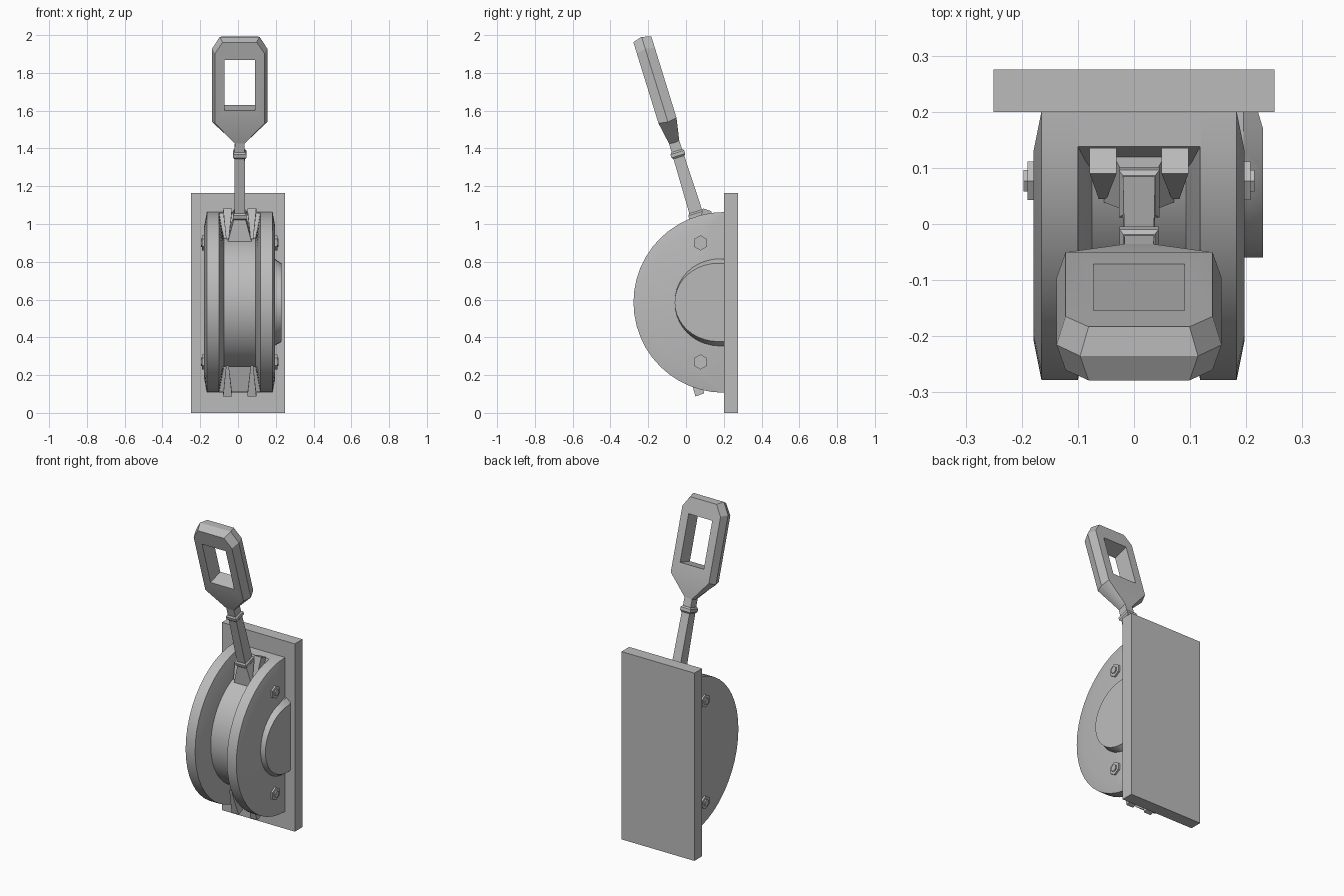
import bpy, bmesh
from math import sin, cos, asin, pi, radians

old = bpy.data.objects.get("Cube")
if old:
    bpy.data.objects.remove(old, do_unlink=True)

CX, CY, CZ = 0.009, 0.2, 0.585       # wheel centre, on the plate's front face
R, TILT = 0.478, radians(17.2)

grey = bpy.data.materials.new("plain grey")
grey.use_nodes = True
GREY = (0.5, 0.5, 0.5, 1)
grey.diffuse_color = GREY
grey.node_tree.nodes["Principled BSDF"].inputs["Base Color"].default_value = GREY


def finish(name, bm):
    """Turn a bmesh into a named object with sharp edges kept."""
    bmesh.ops.recalc_face_normals(bm, faces=bm.faces)
    mesh = bpy.data.meshes.new(name)
    bm.to_mesh(mesh)
    bm.free()
    mesh.materials.append(grey)
    ob = bpy.data.objects.new(name, mesh)
    bpy.context.scene.collection.objects.link(ob)
    bpy.ops.object.select_all(action="DESELECT")
    ob.select_set(True)
    bpy.context.view_layer.objects.active = ob
    bpy.ops.object.shade_smooth_by_angle(angle=radians(30))
    return ob


def loft(name, loops):
    """Join closed loops of equal length and cap both ends."""
    bm = bmesh.new()
    rings = [[bm.verts.new(p) for p in loop] for loop in loops]
    for a, b in zip(rings, rings[1:]):
        for i in range(len(a)):
            j = (i + 1) % len(a)
            bm.faces.new((a[i], a[j], b[j], b[i]))
    bm.faces.new(rings[0])
    bm.faces.new(rings[-1])
    return finish(name, bm)


def hull(name, points):
    bm = bmesh.new()
    verts = [bm.verts.new(p) for p in points]
    bmesh.ops.convex_hull(bm, input=verts)
    return finish(name, bm)


def half_disc(x, inset, n=24):
    """Half disc outline, drawn in from its arc and its straight back."""
    r = R - inset
    start = asin(inset / r)
    angles = [start + (pi - 2 * start) * i / n for i in range(n + 1)]
    return [(CX + x, CY - r * sin(a), CZ + r * cos(a)) for a in angles]


def along(x, t, d):
    """Point on the tilted lever: sideways, outwards, towards the back."""
    return (CX + x, CY - t * sin(TILT) + d * cos(TILT),
            CZ + t * cos(TILT) + d * sin(TILT))


def bar(name, sections):
    """Rectangular bar along the lever from (distance, half width, half depth)."""
    loft(name, [[along(sx * w, t, sy * d)
                 for sx, sy in ((-1, -1), (1, -1), (1, 1), (-1, 1))]
                for t, w, d in sections])


# Wall plate
hull("wall_plate", [(x, y, z) for x in (-0.25, 0.25)
                    for y in (CY, 0.275) for z in (0, 1.165)])

# Wheel flanges, drum and bolts
for side, s in (("left", 1), ("right", -1)):
    loft(side + "_flange", [half_disc(s * x, inset) for x, inset in
                            ((0.188, 0.07), (0.174, 0), (0.109, 0), (0.084, 0.118))])
    for place, z in (("upper", 0.9), ("lower", 0.27)):
        for part, r, x0, x1 in (("washer", 0.04, 0.18, 0.199),
                                ("bolt", 0.022, 0.19, 0.206)):
            loft(f"{side}_{place}_{part}",
                 [[(CX + s * x, 0.077 + r * sin(i * pi / 3), z + r * cos(i * pi / 3))
                   for i in range(6)] for x in (x0, x1)])
loft("drum", [half_disc(x, 0.118) for x in (-0.09, 0.09)])

# Groove ends and the pointed stops in front of them
for place, s, peak in (("upper", 1, 0.09), ("lower", -1, 0.05)):
    profile = ((CY, 0.478), (0.138, 0.474), (0.095, 0.34), (CY, 0.34))
    loft(place + "_groove_end", [[(CX + x, y, CZ + s * z) for y, z in profile]
                                 for x in (-0.11, 0.11)])
    for side, m in (("left", 1), ("right", -1)):
        top = [(x, peak + dy, z) for x in (0.04, 0.088)
               for dy, z in ((0, 0.498), (0.045, 0.482))]
        foot = [(x, peak + dy, 0.335) for x in (0.058, 0.072)
                for dy in (-0.045, 0.03)]
        hull(f"{side}_{place}_stop",
             [(CX + m * x, y, CZ + s * z) for x, y, z in top + foot])

# Round boss on the left flange
def boss_loop(x, back_x, squash):
    r, y0, n = 0.23, 0.17, 20
    arc = [(x, y0 - r * sin(pi * i / n), CZ + squash * r * cos(pi * i / n))
           for i in range(n + 1)]
    return [(back_x, CY, CZ + squash * r)] + arc + [(back_x, CY, CZ - squash * r)]

loft("side_boss", [boss_loop(0.18, 0.18, 1), boss_loop(0.195, 0.195, 1),
                   boss_loop(0.23, 0.221, 0.9)])

# Lever foot, shaft and collars
bar("lever_foot", [(0.35, 0.064, 0.06), (0.475, 0.03, 0.035)])
bar("lever_shaft", [(0.46, 0.029, 0.036), (0.9, 0.026, 0.028)])
for name, t, w, d in (("lower_collar", 0.485, 0.036, 0.044),
                      ("upper_collar", 0.822, 0.035, 0.038)):
    bar(name, [(t - 0.018, w - 0.007, d - 0.007), (t - 0.009, w, d),
               (t + 0.009, w, d), (t + 0.018, w - 0.007, d - 0.007)])

# Handle: a bevelled frame with a rectangular opening
def mirrored(half):
    return half + [(-x, t, d) for x, t, d in reversed(half)]

bm = bmesh.new()
def ring(points):
    return [bm.verts.new(along(*p)) for p in points]

def strip(a, b):
    for i in range(len(a)):
        j = (i + 1) % len(a)
        bm.faces.new((a[i], a[j], b[j], b[i]))

middle = ring(mirrored([(-0.027, 0.885, 0), (-0.147, 1.0, 0),
                        (-0.147, 1.405, 0), (-0.105, 1.472, 0)]))
holes = []
for s in (-1, 1):
    face = ring(mirrored([(-0.024, 0.887, s * 0.028), (-0.131, 1.008, s * 0.05),
                          (-0.131, 1.395, s * 0.05), (-0.09, 1.457, s * 0.05)]))
    hole = ring(mirrored([(-0.081, 1.078, s * 0.05), (-0.081, 1.36, s * 0.05)]))
    strip(middle, face)
    n1, s1, u1, c1, c2, u2, s2, n2 = face
    h1, h2, h3, h4 = hole
    for f in ((n1, s1, s2, n2), (s1, h1, h4, s2), (s1, u1, h2, h1), (u1, c1, h2),
              (c1, c2, h3, h2), (c2, u2, h3), (u2, s2, h4, h3)):
        bm.faces.new(f)
    holes.append(hole)
    # close the neck end
    bm.faces.new((middle[0], middle[7], n2, n1)) if not any(
        set(f.verts) == {middle[0], middle[7], n2, n1} for f in bm.faces) else None
strip(*holes)
finish("handle", bm)
